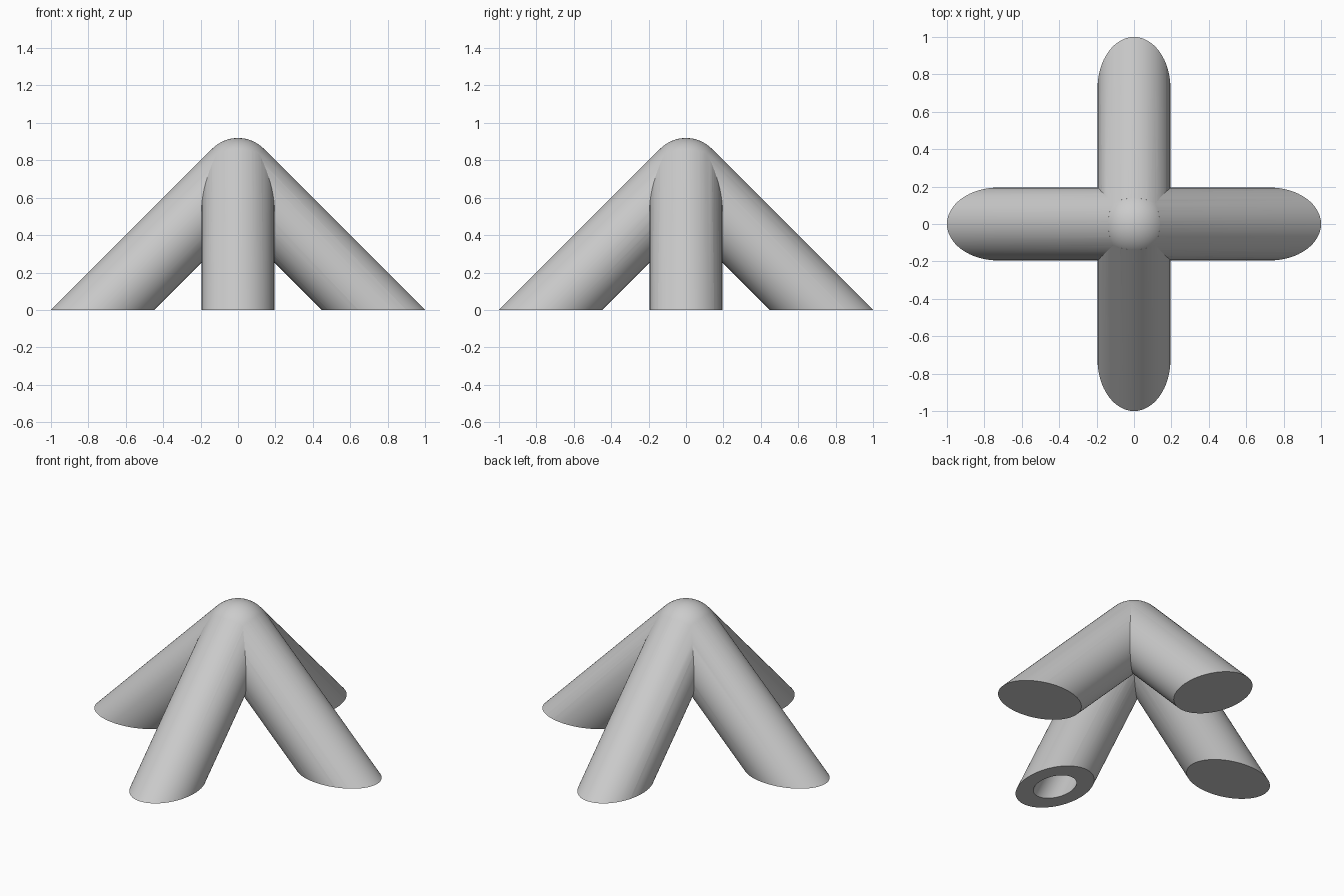
import bpy
import bmesh
from math import cos, sin, pi, radians
from mathutils import Vector, Matrix

cube = bpy.data.objects.get("Cube")
if cube:
    bpy.data.objects.remove(cube, do_unlink=True)

RADIUS = 0.195
BORE = 0.107
APEX = Vector((0, 0, 1 - RADIUS * 2 ** 0.5))
SIDES = 64

grey = bpy.data.materials.new("light_grey")
grey.use_nodes = True
grey.diffuse_color = (0.6, 0.6, 0.6, 1)
grey.node_tree.nodes["Principled BSDF"].inputs["Base Color"].default_value = (0.6, 0.6, 0.6, 1)


def finish(name, bm):
    bmesh.ops.recalc_face_normals(bm, faces=bm.faces)
    mesh = bpy.data.meshes.new(name)
    bm.to_mesh(mesh)
    bm.free()
    mesh.materials.append(grey)
    obj = bpy.data.objects.new(name, mesh)
    bpy.context.collection.objects.link(obj)
    return obj


def sloped_leg(name, radius, floor, quarter):
    """Cylinder falling at 45 degrees from the apex, cut flat at the floor."""
    bm = bmesh.new()
    down = Vector((1, 0, -1))
    side, out = Vector((0, 1, 0)), Vector((1, 0, 1)).normalized()
    top, foot = [], []
    for i in range(SIDES):
        a = 2 * pi * i / SIDES
        p = APEX + radius * (cos(a) * side + sin(a) * out)
        top.append(bm.verts.new(p))
        foot.append(bm.verts.new(p + down * (p.z - floor)))
    bm.faces.new(top)
    bm.faces.new(foot)
    for i in range(SIDES):
        j = (i + 1) % SIDES
        bm.faces.new((top[i], top[j], foot[j], foot[i]))
    bmesh.ops.rotate(bm, verts=bm.verts, cent=(0, 0, 0),
                     matrix=Matrix.Rotation(quarter * pi / 2, 3, "Z"))
    return finish(name, bm)


def ball(name, radius):
    bm = bmesh.new()
    bmesh.ops.create_uvsphere(bm, u_segments=SIDES, v_segments=SIDES // 2, radius=radius,
                              matrix=Matrix.Translation(APEX))
    return finish(name, bm)


def combine(target, other, operation):
    mod = target.modifiers.new(operation.lower(), "BOOLEAN")
    mod.operation = operation
    mod.solver = "EXACT"
    mod.object = other
    bpy.ops.object.select_all(action="DESELECT")
    bpy.context.view_layer.objects.active = target
    target.select_set(True)
    bpy.ops.object.modifier_apply(modifier=mod.name)
    bpy.data.objects.remove(other, do_unlink=True)


# Four legs joined at a rounded top
stand = ball("four_legged_stand", RADIUS)
for q in range(4):
    combine(stand, sloped_leg("leg", RADIUS, 0, q), "UNION")

# Round bore up through every leg
bore = ball("bore", BORE)
for q in range(4):
    combine(bore, sloped_leg("leg_bore", BORE, -0.1, q), "UNION")
combine(stand, bore, "DIFFERENCE")

# Smooth tubes with crisp feet and seams
stand.select_set(True)
bpy.context.view_layer.objects.active = stand
bpy.ops.object.shade_smooth_by_angle(angle=radians(30))
